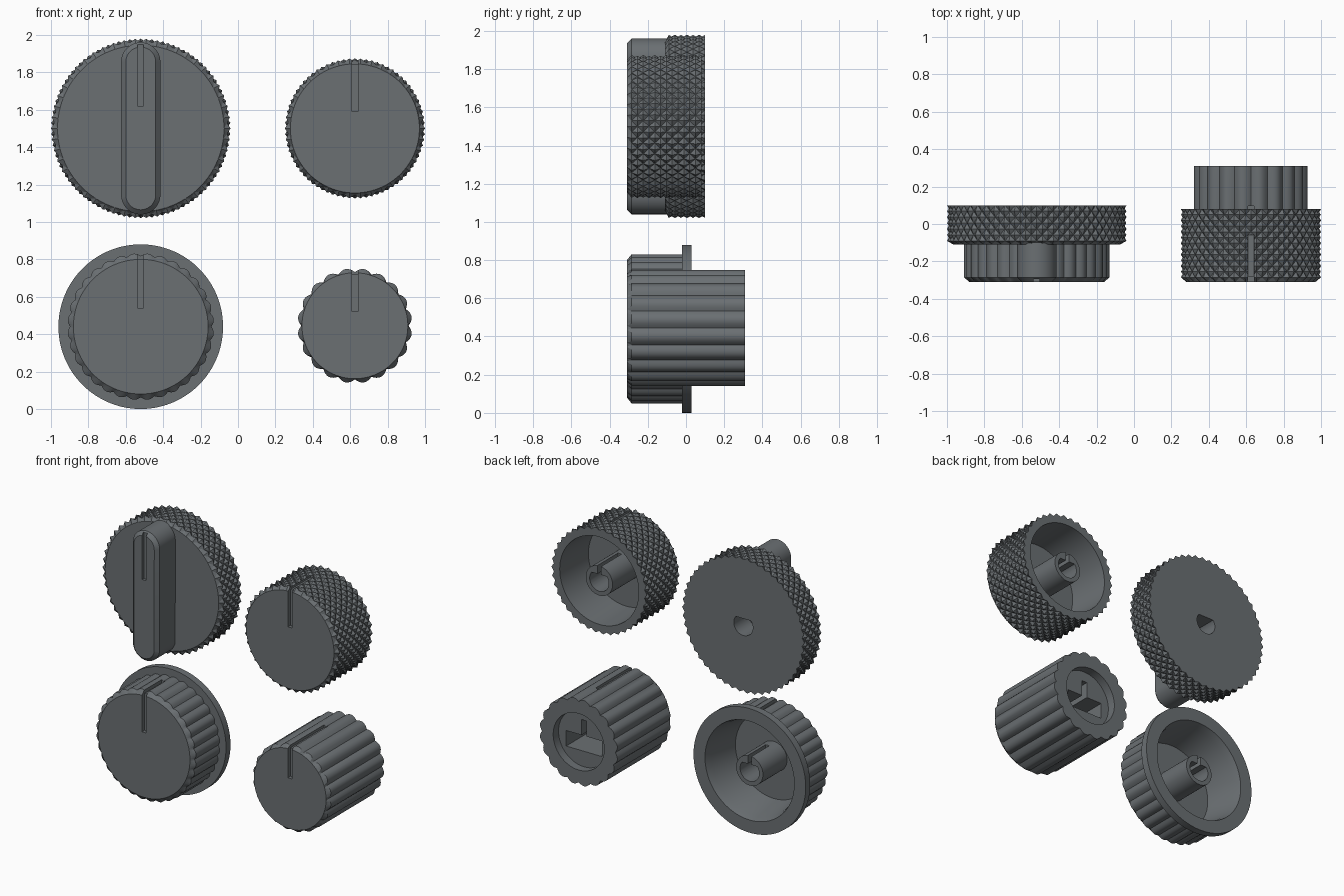
import bpy, bmesh, math
from mathutils import Vector

if "Cube" in bpy.data.objects:
    bpy.data.objects.remove(bpy.data.objects["Cube"], do_unlink=True)

grey = bpy.data.materials.new("slate_grey")
grey.use_nodes = True
COLOUR = (0.145, 0.16, 0.17, 1)
grey.diffuse_color = COLOUR
grey.node_tree.nodes["Principled BSDF"].inputs["Base Color"].default_value = COLOUR


def circle(c, y, r, n):
    """Ring of n points round the y axis; r is a number or a function of the index."""
    radius = r if callable(r) else lambda i: r
    return [Vector((c[0] + radius(i) * math.sin(math.tau * i / n), y,
                    c[1] + radius(i) * math.cos(math.tau * i / n))) for i in range(n)]


def stadium(c, y, r, half, n=64):
    ring = circle(c, y, r, n)
    for p in ring:
        p.z += half if p.z >= c[1] else -half
    return ring


def loft(name, rings):
    """Skin the rings with triangles whose diagonals alternate, and cap both ends."""
    bm = bmesh.new()
    rows = [[bm.verts.new(p) for p in ring] for ring in rings]
    n = len(rows[0])
    for j in range(len(rows) - 1):
        for i in range(n):
            k = (i + 1) % n
            a, b, c, d = rows[j][i], rows[j][k], rows[j + 1][k], rows[j + 1][i]
            tris = ((a, b, d), (b, c, d)) if (i + j) % 2 == 0 else ((a, b, c), (a, c, d))
            for t in tris:
                bm.faces.new(t)
    bm.faces.new(rows[0])
    bm.faces.new(rows[-1])
    bmesh.ops.recalc_face_normals(bm, faces=bm.faces)
    mesh = bpy.data.meshes.new(name)
    bm.to_mesh(mesh)
    bm.free()
    mesh.materials.append(grey)
    ob = bpy.data.objects.new(name, mesh)
    bpy.context.collection.objects.link(ob)
    return ob


def box(x, y, z):
    """Block cutter from (min, max) pairs."""
    return loft("cutter", [[Vector(p) for p in ((x[0], v, z[0]), (x[1], v, z[0]),
                                                (x[1], v, z[1]), (x[0], v, z[1]))] for v in y])


def d_shaft(c, y0, y1):
    """Round cutter with a flat on its upper side."""
    rings = [circle(c, y, 0.075, 48) for y in (y0, y1)]
    for ring in rings:
        for p in ring:
            p.z = min(p.z, c[1] + 0.045)
    return loft("cutter", rings)


def finish(ob, cutters=()):
    """Cut, then smooth everything but the sharp edges."""
    bpy.ops.object.select_all(action="DESELECT")
    bpy.context.view_layer.objects.active = ob
    ob.select_set(True)
    for cutter in cutters:
        mod = ob.modifiers.new("cut", "BOOLEAN")
        mod.operation, mod.solver, mod.object = "DIFFERENCE", "EXACT", cutter
        bpy.ops.object.modifier_apply(modifier=mod.name)
        bpy.data.objects.remove(cutter, do_unlink=True)
    bpy.ops.object.shade_smooth_by_angle(angle=math.radians(25))


def knurled(c, r, y0, y1, rows, n, depth=0.018):
    """Rows of diamond pyramids; the first row has ring index 1."""
    return [circle(c, y0 + (y1 - y0) * j / rows,
                   lambda i, j=j: r - depth * ((i + j + 1) % 2), n) for j in range(rows + 1)]


def fluted(c, r, y0, y1, count, depth, per=8):
    wave = lambda i: r - depth * (1 - abs(math.sin(math.pi * i / per)))
    return [circle(c, y, wave, count * per) for y in (y0, y1)]


def pointer_slot(c, r, z0, y_end, depth=0.03):
    """Marker groove across the face and over the rim."""
    x, top = (c[0] - 0.016, c[0] + 0.016), c[1] + r + 0.05
    return [box(x, (FRONT - 0.05, FRONT + depth), (z0, top)),
            box(x, (FRONT - 0.05, y_end), (c[1] + r - depth, top))]


def post(name, c, y0, y1):
    """Split shaft socket in the hollow back."""
    ob = loft(name, [circle(c, y, 0.105, 64) for y in (y0, y1)])
    slit = box((c[0] - 0.014, c[0] + 0.014), (y0 + 0.09, y1 + 0.1), (c[1], c[1] + 0.2))
    finish(ob, [d_shaft(c, y0 + 0.05, y1 + 0.1), slit])


FRONT, BEVEL = -0.31, 0.025

# Large knurled dial with a raised grip bar
c = (-0.52, 1.5)
n = 100
dial = loft("bar_dial", [circle(c, -0.11, 0.445, n)] + knurled(c, 0.48, -0.09, 0.10, 6, n))
finish(dial, [d_shaft(c, -0.06, 0.2)])
bar = loft("grip_bar", [stadium(c, FRONT, 0.08, 0.355), stadium(c, FRONT + BEVEL, 0.105, 0.355),
                        stadium(c, -0.10, 0.105, 0.355)])
finish(bar, [box((c[0] - 0.016, c[0] + 0.016), (FRONT - 0.05, FRONT + 0.02), (1.62, 1.95))])

# Knurled knob, hollow behind
c = (0.625, 1.5)
n = 76
knob = loft("knurled_knob", [circle(c, FRONT, 0.345, n)]
            + knurled(c, 0.375, FRONT + BEVEL, 0.08, 12, n)
            + [circle(c, 0.08, 0.31, n), circle(c, -0.22, 0.295, n)])
finish(knob, pointer_slot(c, 0.375, 1.59, -0.06))
post("knurled_knob_post", c, -0.24, 0.08)

# Fluted knob with a flange, hollow behind
c = (-0.52, 0.44)
n = 32 * 8
flanged = loft("flanged_knob", [circle(c, FRONT, 0.36, n)]
               + fluted(c, 0.392, FRONT + BEVEL, -0.02, 32, 0.014)
               + [circle(c, -0.02, 0.44, n), circle(c, 0.03, 0.44, n),
                  circle(c, 0.03, 0.35, n), circle(c, -0.02, 0.335, n),
                  circle(c, -0.24, 0.30, n)])
finish(flanged, pointer_slot(c, 0.392, 0.54, -0.09))
post("flanged_knob_post", c, -0.26, 0.03)

# Tall fluted knob with a recessed socket
c = (0.625, 0.445)
n = 20 * 8
tall = loft("tall_knob", [circle(c, FRONT, 0.283, n)]
            + fluted(c, 0.307, FRONT + BEVEL, 0.31, 20, 0.02)
            + [circle(c, 0.31, 0.2, n), circle(c, 0.25, 0.2, n)])
socket = box((c[0] - 0.14, c[0] + 0.14), (-0.1, 0.4), (c[1] - 0.09, c[1] + 0.02))
key = box((c[0] - 0.02, c[0] + 0.02), (-0.1, 0.4), (c[1] - 0.03, c[1] + 0.13))
finish(tall, pointer_slot(c, 0.307, 0.52, 0.095) + [socket, key])
